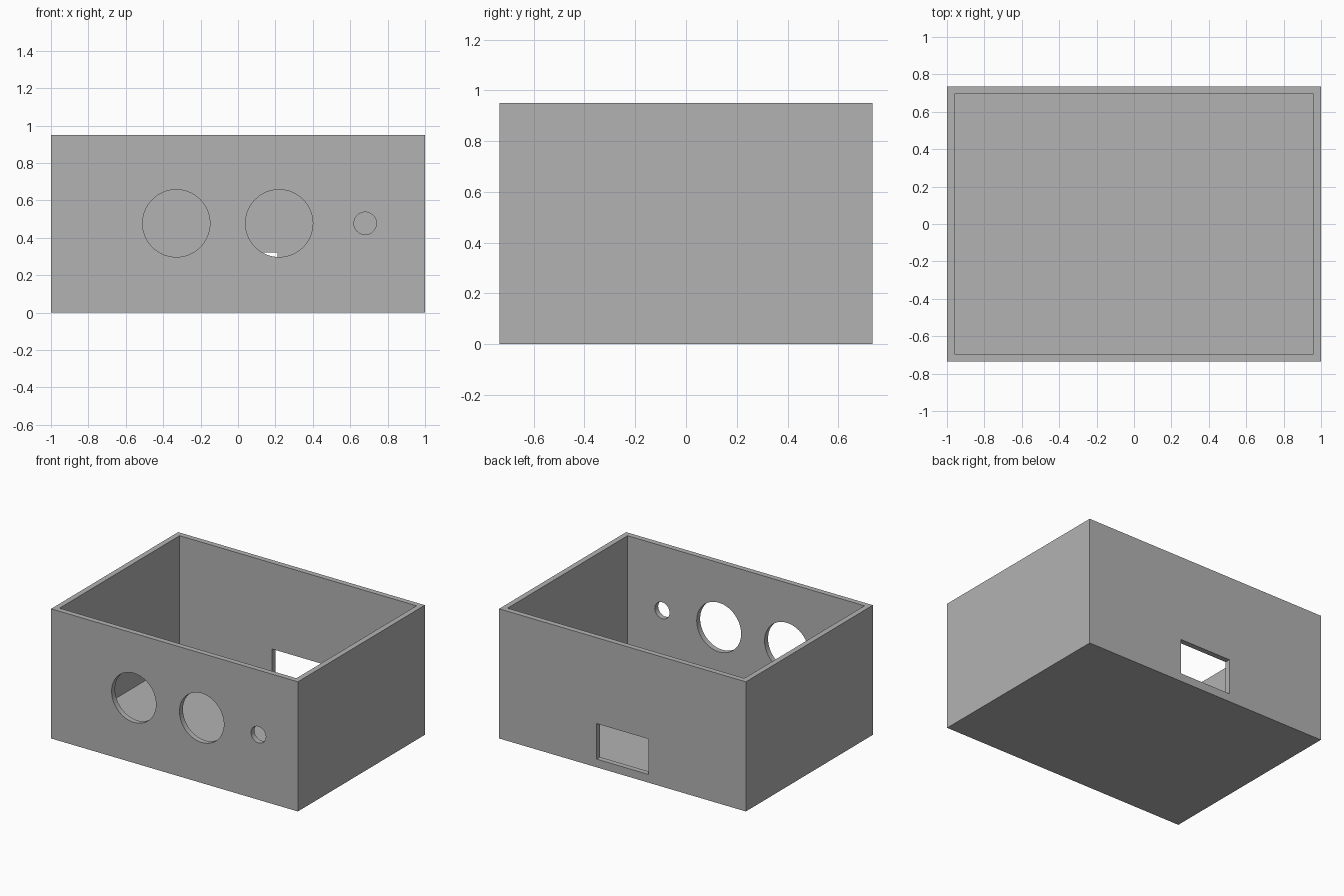
import bpy
import math

if "Cube" in bpy.data.objects:
    bpy.data.objects.remove(bpy.data.objects["Cube"])

W, D, H, T = 2.0, 1.47, 0.95, 0.04   # width, depth, height, wall thickness

grey = bpy.data.materials.new("mid grey")
grey.diffuse_color = (0.45, 0.45, 0.45, 1)
grey.use_nodes = True
grey.node_tree.nodes["Principled BSDF"].inputs["Base Color"].default_value = grey.diffuse_color


def block(name, x0, x1, y0, y1, z0, z1):
    bpy.ops.mesh.primitive_cube_add(
        size=1, location=((x0 + x1) / 2, (y0 + y1) / 2, (z0 + z1) / 2))
    ob = bpy.context.object
    ob.name = name
    ob.scale = (x1 - x0, y1 - y0, z1 - z0)
    bpy.ops.object.transform_apply(location=True, rotation=True, scale=True)
    ob.data.materials.append(grey)
    return ob


def round_cutter(name, x, z, radius, sides):
    bpy.ops.mesh.primitive_cylinder_add(
        vertices=sides, radius=radius, depth=0.2,
        location=(x, -D / 2 + T / 2, z), rotation=(math.pi / 2, 0, 0))
    ob = bpy.context.object
    ob.name = name
    bpy.ops.object.transform_apply(location=True, rotation=True, scale=True)
    ob.data.materials.append(grey)
    return ob


# Open-topped box
box = block("enclosure_box", -W / 2, W / 2, -D / 2, D / 2, 0, H)

cutters = [
    # Inner cavity
    block("cavity_cutter", -W / 2 + T, W / 2 - T, -D / 2 + T, D / 2 - T, T, H + 0.2),
    # Rectangular port in the back wall
    block("port_cutter", -0.21, 0.21, D / 2 - 0.1, D / 2 + 0.1, 0.06, 0.32),
    # Two large round holes and one small one in the front wall
    round_cutter("left_hole_cutter", -0.33, 0.477, 0.18, 64),
    round_cutter("middle_hole_cutter", 0.22, 0.477, 0.18, 64),
    round_cutter("small_hole_cutter", 0.68, 0.477, 0.06, 48),
]

# Cut each opening, then remove its cutter
for cutter in cutters:
    mod = box.modifiers.new(cutter.name, 'BOOLEAN')
    mod.operation = 'DIFFERENCE'
    mod.solver = 'EXACT'
    mod.object = cutter
    cutter.hide_render = True
    bpy.context.view_layer.objects.active = box
    bpy.ops.object.modifier_apply(modifier=mod.name)
    bpy.data.objects.remove(cutter)

# Smooth hole walls, crisp box edges
bpy.ops.object.select_all(action='DESELECT')
box.select_set(True)
bpy.context.view_layer.objects.active = box
bpy.ops.object.shade_smooth_by_angle(angle=math.radians(30))
